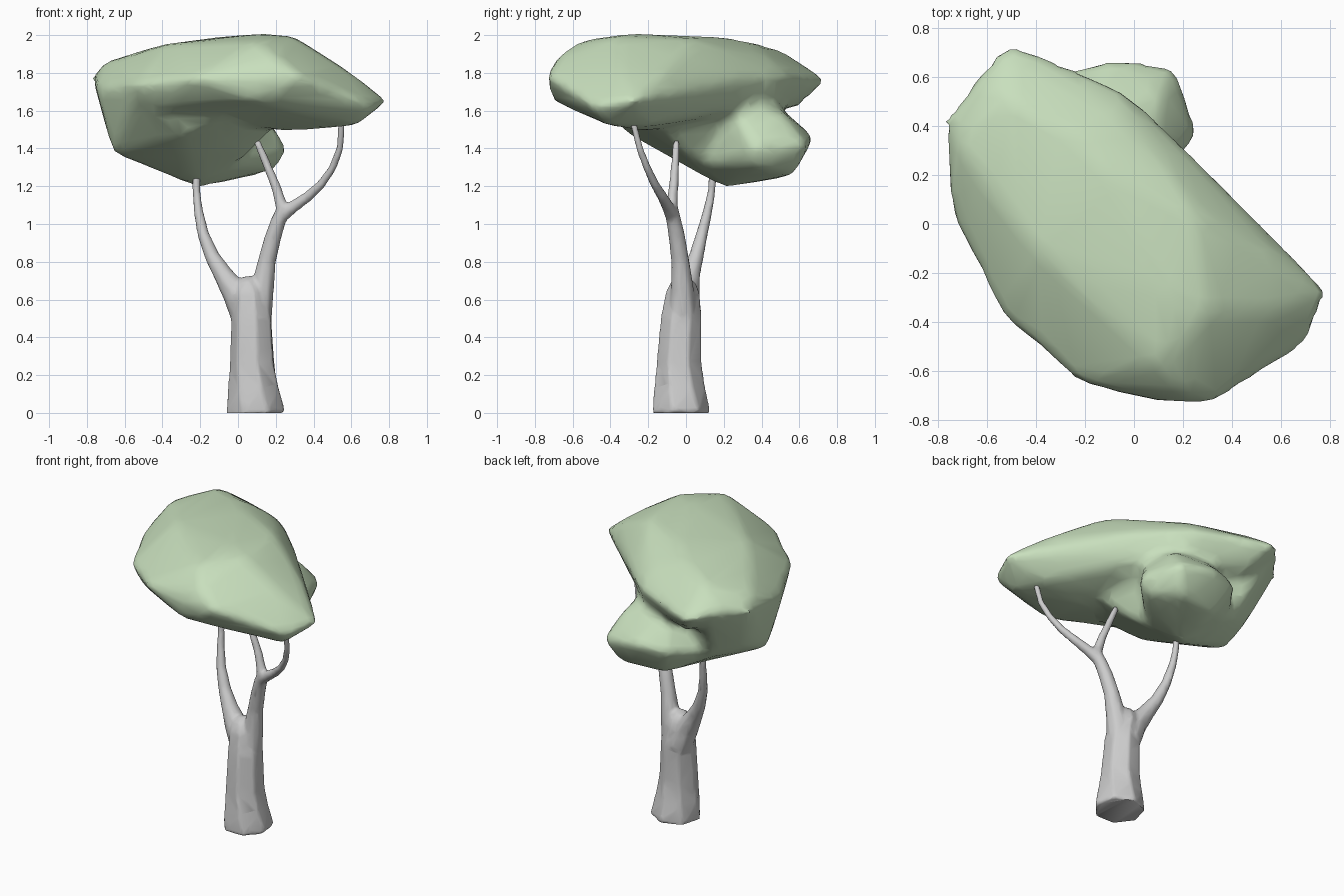
import bpy
import bmesh
import math
from mathutils import Vector

cube = bpy.data.objects.get("Cube")
if cube:
    bpy.data.objects.remove(cube)


def material(name, rgb):
    mat = bpy.data.materials.new(name)
    mat.use_nodes = True
    colour = (*rgb, 1)
    mat.diffuse_color = colour
    mat.node_tree.nodes["Principled BSDF"].inputs["Base Color"].default_value = colour
    return mat


def hull(bm, points):
    """Add the convex hull of the points."""
    verts = [bm.verts.new(p) for p in points]
    bmesh.ops.convex_hull(bm, input=verts)
    loose = [v for v in bm.verts if not v.link_faces]
    bmesh.ops.delete(bm, geom=loose, context="VERTS")


def tube(bm, path, sides=8):
    """Add a closed tapering tube; each path entry is x, y, z, radius."""
    centres = [Vector(p[:3]) for p in path]
    rings = []
    for i, centre in enumerate(centres):
        ahead = centres[min(i + 1, len(path) - 1)]
        behind = centres[max(i - 1, 0)]
        turn = (ahead - behind).to_track_quat("Z", "Y")
        ring = []
        for k in range(sides):
            a = math.tau * k / sides
            offset = Vector((math.cos(a), math.sin(a), 0)) * path[i][3]
            ring.append(bm.verts.new(centre + turn @ offset))
        rings.append(ring)
    for low, high in zip(rings, rings[1:]):
        for k in range(sides):
            n = (k + 1) % sides
            bm.faces.new((low[k], low[n], high[n], high[k]))
    bm.faces.new(rings[0][::-1])
    bm.faces.new(rings[-1])


def blend(name, bm, mat, voxel, passes, ratio):
    """Fuse overlapping solids into one softly blended, low-poly skin."""
    bmesh.ops.recalc_face_normals(bm, faces=bm.faces)
    mesh = bpy.data.meshes.new(name)
    bm.to_mesh(mesh)
    bm.free()
    obj = bpy.data.objects.new(name, mesh)
    bpy.context.collection.objects.link(obj)
    remesh = obj.modifiers.new("fuse", "REMESH")
    remesh.mode = "VOXEL"
    remesh.voxel_size = voxel
    smooth = obj.modifiers.new("soften", "SMOOTH")
    smooth.factor = 0.5
    smooth.iterations = passes
    obj.modifiers.new("simplify", "DECIMATE").ratio = ratio
    graph = bpy.context.evaluated_depsgraph_get()
    skin = bpy.data.meshes.new_from_object(obj.evaluated_get(graph))
    obj.modifiers.clear()
    obj.data = skin
    skin.materials.clear()
    skin.materials.append(mat)
    return obj


def shade(obj):
    bpy.ops.object.select_all(action="DESELECT")
    obj.select_set(True)
    bpy.context.view_layer.objects.active = obj
    bpy.ops.object.shade_smooth_by_angle(angle=math.radians(65))


leaf_green = material("leaf_green", (0.58, 0.74, 0.51))
bark_grey = material("bark_grey", (0.60, 0.60, 0.60))

# Crown: a thick slanting cushion, a belly hanging below it and a lobe behind
cushion = [
    # rim
    (-.78, .42, 1.77), (-.6, .67, 1.78), (-.51, .75, 1.76), (-.04, .55, 1.78),
    (.21, .31, 1.78), (.5, -.02, 1.74), (.8, -.28, 1.65), (.71, -.5, 1.62),
    (.33, -.74, 1.78), (.05, -.72, 1.78), (-.24, -.65, 1.77),
    (-.54, -.38, 1.74), (-.75, .04, 1.72),
    # top
    (.13, -.28, 2.01), (.3, -.35, 1.995), (.25, .04, 1.98), (-.1, .2, 1.99),
    (-.21, .36, 1.96), (-.5, .51, 1.92), (-.62, .57, 1.84), (-.06, .43, 1.89),
    (.18, .18, 1.93), (.41, -.03, 1.89), (.57, -.12, 1.8), (.1, -.57, 1.97),
    (-.4, -.1, 1.95), (-.72, .32, 1.85), (.56, -.35, 1.83), (.2, -.69, 1.88),
    # underside
    (.1, -.71, 1.65), (.63, -.42, 1.52), (.56, -.2, 1.52), (.26, -.22, 1.49),
    (.41, -.02, 1.58), (.15, .26, 1.6), (0, .44, 1.63), (-.42, .6, 1.62),
    (-.45, -.36, 1.6),
]
belly = [
    (-.75, .04, 1.72), (-.53, -.36, 1.7), (-.76, .4, 1.73), (-.58, .6, 1.72),
    (-.1, -.4, 1.56), (.16, -.1, 1.48), (.1, .2, 1.55), (-.66, .08, 1.37),
    (-.65, .28, 1.45), (-.3, -.3, 1.47), (-.32, .04, 1.31), (.04, .02, 1.35),
    (-.22, .2, 1.19), (-.45, .42, 1.38),
]
lobe = [
    (.27, .36, 1.4), (.17, .65, 1.42), (-.1, .68, 1.46), (-.3, .62, 1.44),
    (.22, .38, 1.3), (.1, .57, 1.26), (-.22, .2, 1.19), (-.2, .53, 1.25),
    (0, .1, 1.31), (-.5, .3, 1.38), (.1, .5, 1.6), (.12, .25, 1.62),
    (-.2, .45, 1.66),
]
bm = bmesh.new()
for mass in (cushion, belly, lobe):
    hull(bm, mass)
crown = blend("crown", bm, leaf_green, 0.03, 12, 0.12)
shade(crown)

# Trunk and forked branches, fused so the forks blend
trunk_path = [(.095, -.03, -.06, .168), (.095, -.03, 0, .16), (.084, -.035, .13, .14),
              (.078, -.035, .27, .123), (.073, -.025, .5, .112), (.058, -.018, .63, .095),
              (.05, -.01, .69, .068), (.045, -.005, .72, .03)]
right_limb = [(.1, -.02, .5, .08), (.13, -.02, .66, .062), (.152, -.03, .8, .05),
              (.185, -.048, .93, .046), (.215, -.065, 1.02, .042), (.25, -.08, 1.1, .036)]
branches = [
    [(.05, 0, .5, .085), (-.01, 0, .63, .074), (-.08, .025, .735, .053),
     (-.138, .055, .83, .041), (-.185, .085, .95, .032), (-.21, .115, 1.07, .026),
     (-.22, .135, 1.17, .022), (-.22, .145, 1.28, .022)],
    [(.24, -.08, 1.06, .036), (.2, -.065, 1.2, .027), (.1, -.05, 1.44, .02)],
    [(.23, -.075, 1.04, .036), (.29, -.095, 1.09, .034), (.37, -.125, 1.145, .029),
     (.44, -.165, 1.21, .025), (.5, -.205, 1.295, .022), (.54, -.245, 1.4, .02),
     (.55, -.285, 1.56, .018)],
]
bm = bmesh.new()
tube(bm, trunk_path, 7)
tube(bm, right_limb)
for branch in branches:
    tube(bm, branch)
trunk = blend("trunk_and_branches", bm, bark_grey, 0.01, 10, 0.12)

# Trim the foot flat on the ground
bm = bmesh.new()
bm.from_mesh(trunk.data)
bmesh.ops.bisect_plane(bm, geom=bm.verts[:] + bm.edges[:] + bm.faces[:],
                       plane_co=(0, 0, 0), plane_no=(0, 0, 1), clear_inner=True)
bmesh.ops.holes_fill(bm, edges=[e for e in bm.edges if e.is_boundary], sides=0)
bm.to_mesh(trunk.data)
bm.free()
shade(trunk)
